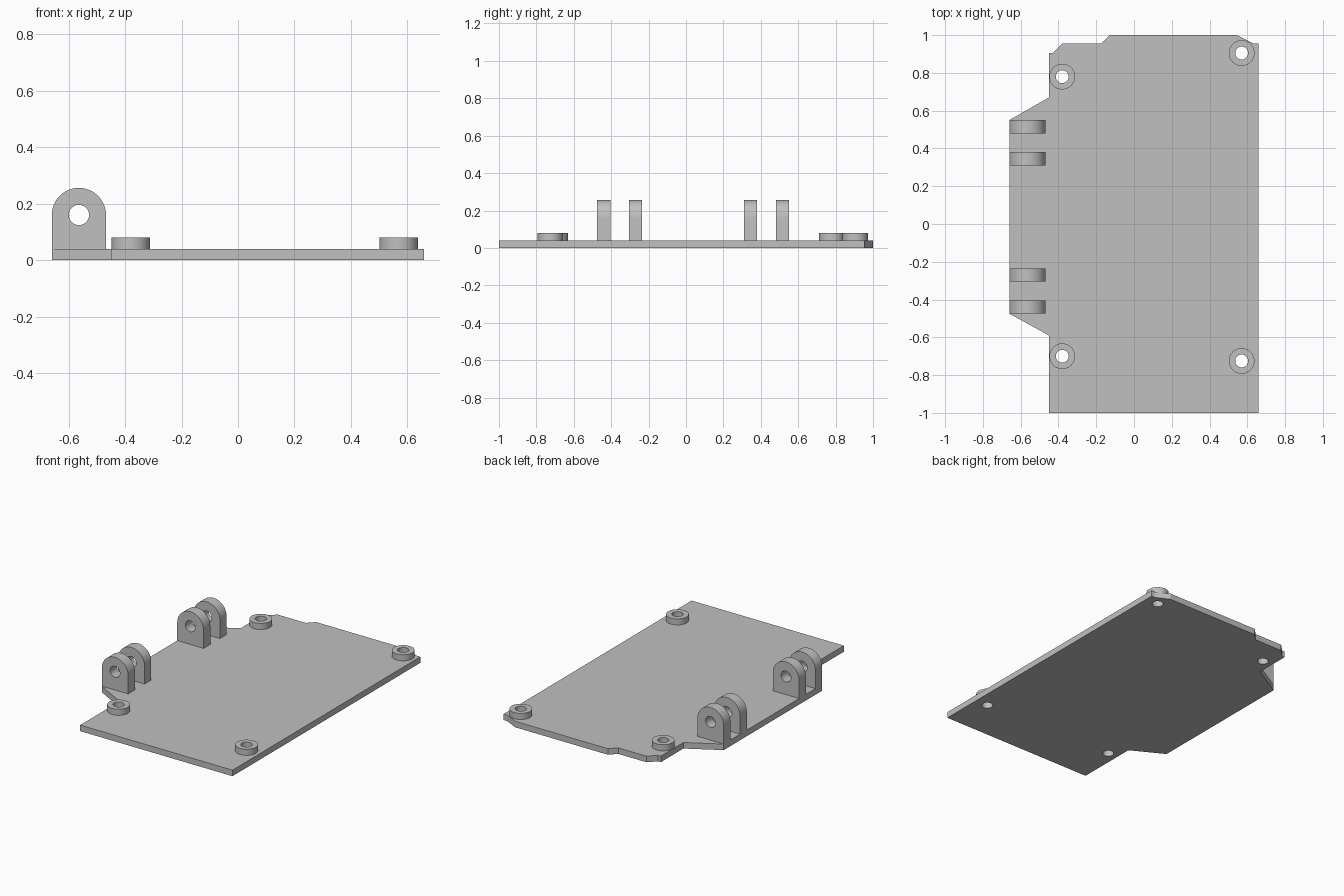
import bpy, bmesh, math
from mathutils import Matrix

cube = bpy.data.objects.get("Cube")
if cube:
    bpy.data.objects.remove(cube, do_unlink=True)

grey = bpy.data.materials.new("plain_grey")
grey.use_nodes = True
colour = (0.53, 0.53, 0.53, 1)
grey.diffuse_color = colour
grey.node_tree.nodes["Principled BSDF"].inputs["Base Color"].default_value = colour


def arc(cx, cy, radius, start=0.0, end=2 * math.pi, steps=48, closed=True):
    count = steps if closed else steps + 1
    angles = [start + (end - start) * i / steps for i in range(count)]
    return [(cx + radius * math.cos(a), cy + radius * math.sin(a)) for a in angles]


def extrude_profile(name, loops, thickness, matrix):
    """Extrude an outline with holes, centred on its own plane, then place it."""
    curve = bpy.data.curves.new(name + "_profile", 'CURVE')
    curve.dimensions = '2D'
    curve.fill_mode = 'BOTH'
    curve.extrude = thickness / 2
    for loop in loops:
        spline = curve.splines.new('POLY')
        spline.points.add(len(loop) - 1)
        for point, (x, y) in zip(spline.points, loop):
            point.co = (x, y, 0, 1)
        spline.use_cyclic_u = True
    temp = bpy.data.objects.new(name + "_temp", curve)
    bpy.context.collection.objects.link(temp)
    graph = bpy.context.evaluated_depsgraph_get()
    mesh = bpy.data.meshes.new_from_object(temp.evaluated_get(graph))
    bpy.data.objects.remove(temp, do_unlink=True)
    bpy.data.curves.remove(curve)

    bm = bmesh.new()
    bm.from_mesh(mesh)
    bmesh.ops.remove_doubles(bm, verts=bm.verts, dist=0.0001)
    bmesh.ops.recalc_face_normals(bm, faces=bm.faces)
    bmesh.ops.transform(bm, matrix=matrix, verts=bm.verts)
    for face in bm.faces:
        face.smooth = True
        face.material_index = 0
    bm.to_mesh(mesh)
    bm.free()
    mesh.set_sharp_from_angle(angle=math.radians(25))
    mesh.materials.clear()
    mesh.materials.append(grey)
    mesh.name = name
    obj = bpy.data.objects.new(name, mesh)
    bpy.context.collection.objects.link(obj)
    return obj


PLATE = 0.04
BOSS_R, SCREW_R = 0.068, 0.034
screws = {"front_right": (-0.38, -0.70), "back_right": (-0.38, 0.78),
          "front_left": (0.57, -0.725), "back_left": (0.57, 0.905)}

# Base plate with screw holes
outline = [(-0.45, -1), (0.66, -1), (0.66, 0.955), (0.635, 0.955), (0.545, 1),
           (-0.13, 1), (-0.175, 0.955), (-0.38, 0.955), (-0.43, 0.905),
           (-0.45, 0.905), (-0.45, 0.67), (-0.66, 0.55), (-0.66, -0.475),
           (-0.45, -0.59)]
holes = [arc(x, y, SCREW_R) for x, y in screws.values()]
extrude_profile("base_plate", [outline] + holes, PLATE,
                Matrix.Translation((0, 0, PLATE / 2)))

# Raised ring around each screw hole
for place, (x, y) in screws.items():
    extrude_profile("screw_boss_" + place, [arc(0, 0, BOSS_R), arc(0, 0, SCREW_R)],
                    PLATE, Matrix.Translation((x, y, PLATE * 1.5)))

# Hinge lugs: round-topped tabs with a pin hole, in two pairs
LUG_R, PIN_R, PIN_Z, LUG_X = 0.096, 0.036, 0.16, -0.564
tab = [(-LUG_R, PLATE), (LUG_R, PLATE)]
tab += arc(0, PIN_Z, LUG_R, 0, math.pi, 24, closed=False)
upright = Matrix.Rotation(math.pi / 2, 4, 'X')
for i, y in enumerate((-0.44, -0.27, 0.345, 0.515)):
    extrude_profile(f"hinge_lug_{i + 1}", [tab, arc(0, PIN_Z, PIN_R, steps=32)],
                    0.07, Matrix.Translation((LUG_X, y, 0)) @ upright)
